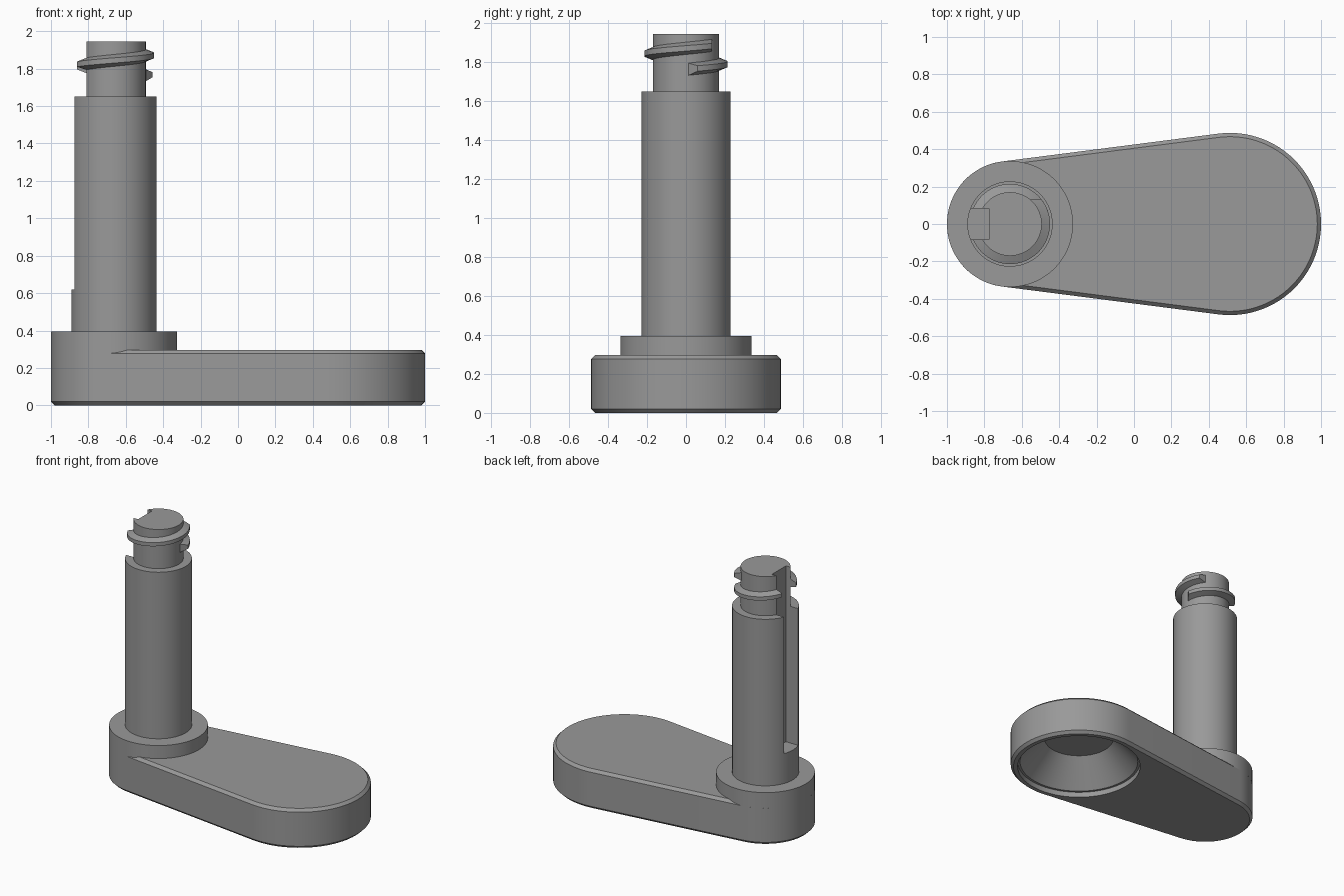
import bpy, bmesh, math
from math import cos, sin, pi

if "Cube" in bpy.data.objects:
    bpy.data.objects.remove(bpy.data.objects["Cube"])

HUB_X, HUB_R = -0.663, 0.337      # shaft end of the arm
END_X, END_R = 0.513, 0.487       # wide end of the arm
SEG = 96

grey = bpy.data.materials.new("grey")
grey.diffuse_color = (0.32, 0.32, 0.32, 1)
grey.use_nodes = True
grey.node_tree.nodes["Principled BSDF"].inputs["Base Color"].default_value = grey.diffuse_color


def loft(name, rings, close_ends=True):
    """Skin a list of closed point rings and cap both ends."""
    bm = bmesh.new()
    loops = [[bm.verts.new(p) for p in ring] for ring in rings]
    n = len(loops[0])
    for a, b in zip(loops, loops[1:]):
        for i in range(n):
            j = (i + 1) % n
            bm.faces.new((a[i], a[j], b[j], b[i]))
    if close_ends:
        bm.faces.new(loops[0])
        bm.faces.new(loops[-1])
    bmesh.ops.recalc_face_normals(bm, faces=bm.faces)
    mesh = bpy.data.meshes.new(name)
    bm.to_mesh(mesh)
    bm.free()
    mesh.materials.append(grey)
    obj = bpy.data.objects.new(name, mesh)
    bpy.context.collection.objects.link(obj)
    return obj


def lathe(name, cx, profile):
    """Turn (radius, height) points around a vertical axis at x = cx."""
    return loft(name, [[(cx + r * cos(2 * pi * i / SEG), r * sin(2 * pi * i / SEG), z)
                        for i in range(SEG)] for r, z in profile])


def cut(obj, cutter):
    mod = obj.modifiers.new("cut", 'BOOLEAN')
    mod.operation, mod.solver, mod.object = 'DIFFERENCE', 'EXACT', cutter
    bpy.context.view_layer.objects.active = obj
    bpy.ops.object.modifier_apply(modifier=mod.name)


def arm_outline(inset, z):
    """Two arcs joined by their common tangents."""
    t = math.acos((HUB_R - END_R) / (END_X - HUB_X))
    pts = []
    for cx, r, a0, a1 in ((END_X, END_R, -t, t), (HUB_X, HUB_R, t, 2 * pi - t)):
        for i in range(49):
            a = a0 + (a1 - a0) * i / 48
            pts.append((cx + (r - inset) * cos(a), (r - inset) * sin(a), z))
    return pts


# Tapered arm with chamfered rims
arm = loft("arm", [arm_outline(i, z) for i, z in
                   ((0.02, 0), (0, 0.02), (0, 0.277), (0.02, 0.297))])

# Dished recess under the wide end
recess = lathe("recess_cutter", END_X,
               [(0.437, -0.1), (0.437, 0.04), (0.42, 0.04), (0.245, 0.23)])
cut(arm, recess)

# Hub collar and stepped shaft
hub = lathe("hub", HUB_X, [(HUB_R, 0.277), (HUB_R, 0.395)])
shaft = lathe("shaft", HUB_X, [(0.228, 0.36), (0.228, 1.65), (0.17, 1.65), (0.17, 1.945)])

# Helical thread with tapered ends
START, END, LEAD, STEPS = 0.0, math.radians(415), math.radians(16), 110
rings = []
for s in range(STEPS + 1):
    f = s / STEPS
    root = START + (END - START) * f
    crest = START + LEAD + (END - START - 2 * LEAD) * f
    ring = []
    for a, r, dz in ((root, 0.16, -0.036), (crest, 0.214, -0.014),
                     (crest, 0.214, 0.014), (root, 0.16, 0.036)):
        ring.append((HUB_X + r * cos(a), r * sin(a), 1.763 + 0.108 * a / (2 * pi) + dz))
    rings.append(ring)
thread = loft("thread", rings)

# Keyway down the outer side of shaft and thread
keyway = loft("keyway_cutter", [[(x, y, z) for x, y in
              ((-1.1, -0.083), (-0.775, -0.083), (-0.775, 0.083), (-1.1, 0.083))]
              for z in (0.62, 2.1)])
cut(shaft, keyway)
cut(thread, keyway)

for helper in (recess, keyway):
    bpy.data.objects.remove(helper)

# Smooth round walls, sharp edges
for obj in (arm, hub, shaft, thread):
    bpy.ops.object.select_all(action='DESELECT')
    obj.select_set(True)
    bpy.context.view_layer.objects.active = obj
    bpy.ops.object.shade_smooth_by_angle(angle=math.radians(25))
